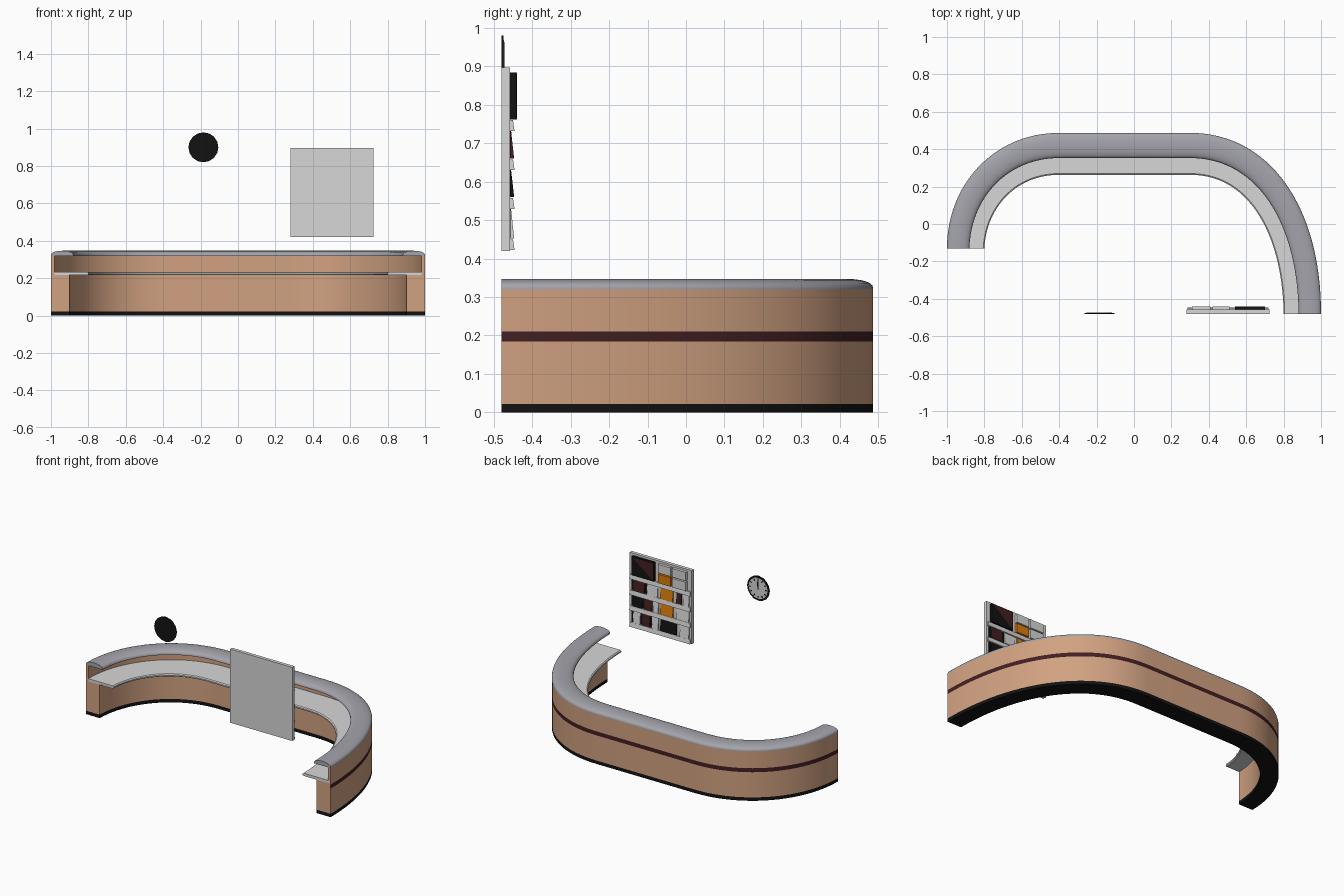
import bpy, bmesh, math
from mathutils import Vector

if "Cube" in bpy.data.objects:
    bpy.data.objects.remove(bpy.data.objects["Cube"])


def mat(name, r, g, b):
    m = bpy.data.materials.new(name)
    m.diffuse_color = (r, g, b, 1)
    m.use_nodes = True
    m.node_tree.nodes["Principled BSDF"].inputs["Base Color"].default_value = m.diffuse_color
    return m


WOOD = mat("light wood", .64, .36, .22)
BLACK = mat("black", .006, .006, .006)
MAROON = mat("dark maroon", .055, .014, .016)
CAP = mat("cool grey", .37, .37, .41)
LIGHT = mat("light grey", .68, .68, .68)
ORANGE = mat("orange", .7, .2, .004)


def finish(bm, name, mats, smooth=False):
    bmesh.ops.recalc_face_normals(bm, faces=bm.faces)
    me = bpy.data.meshes.new(name)
    bm.to_mesh(me)
    bm.free()
    for m in mats:
        me.materials.append(m)
    ob = bpy.data.objects.new(name, me)
    bpy.context.collection.objects.link(ob)
    if smooth:
        bpy.ops.object.select_all(action='DESELECT')
        ob.select_set(True)
        bpy.context.view_layer.objects.active = ob
        bpy.ops.object.shade_smooth_by_angle(angle=math.radians(35))
    return ob


# Counter path: outer edge with inward normals, left end to right end
def bezier(p, n):
    p = [Vector(q) for q in p]
    out = []
    for i in range(n + 1):
        t = i / n
        s = 1 - t
        pos = p[0]*s**3 + p[1]*3*s*s*t + p[2]*3*s*t*t + p[3]*t**3
        d = (p[1]-p[0])*s*s + (p[2]-p[1])*2*s*t + (p[3]-p[2])*t*t
        d.normalize()
        out.append((pos, Vector((d.y, -d.x))))
    return out


YB = .487
PATH = (bezier([(-1, -.13), (-1, .21), (-.75, YB), (-.4, YB)], 24)
        + bezier([(.3, YB), (.72, YB), (1, .10), (1, -.48)], 32))


def sweep(name, profile, mats, seg_mats=None):
    """Sweep a closed (inset, z) profile along the counter path."""
    bm = bmesh.new()
    rings = []
    for pos, nrm in PATH:
        k = 1 + .12 * abs(nrm.y)          # slightly deeper along the back
        rings.append([bm.verts.new((*(pos + nrm * d * k), z)) for d, z in profile])
    n = len(profile)
    for a, b in zip(rings, rings[1:]):
        for i in range(n):
            j = (i + 1) % n
            f = bm.faces.new((a[i], a[j], b[j], b[i]))
            f.material_index = seg_mats[i] if seg_mats else 0
    bm.faces.new(rings[0])
    bm.faces.new(rings[-1])
    return finish(bm, name, mats, True)


sweep("counter_kick_base", [(0, 0), (0, .022), (.1, .022), (.1, 0)], [BLACK])
sweep("counter_body",
      [(0, .022), (0, .185), (0, .211), (0, .319), (.018, .319),
       (.018, .216), (.1, .216), (.1, .022)],
      [WOOD, MAROON], [0, 1, 0, 0, 0, 0, 0, 0])
sweep("counter_worktop",
      [(.004, .216), (.004, .234), (.194, .234), (.2, .229), (.2, .221), (.194, .216)], [LIGHT])
dome = [(.06 - .06 * math.cos(math.pi * i / 12), .322 + .025 * math.sin(math.pi * i / 12) ** .8)
        for i in range(13)]
sweep("counter_top_cap", [(0, .318)] + dome + [(.12, .318)], [CAP])


# Box given by its x, y and z limits; lean pushes the top back
def box(name, x0, x1, y0, y1, z0, z1, m, lean=0):
    bm = bmesh.new()
    bmesh.ops.create_cube(bm, size=1)
    for v in bm.verts:
        top = v.co.z > 0
        v.co = (x1 if v.co.x > 0 else x0,
                (y1 - (lean if top else 0)) if v.co.y > 0 else y0,
                z1 if top else z0)
    return finish(bm, name, [m])


# Brochure rack, facing the counter (+y)
YP = -.458
box("rack_panel", .28, .725, -.48, YP, .42, .897, LIGHT)
for i, z in enumerate((.748, .646, .545, .438)):
    box("rack_ledge_%d" % i, .285, .72, YP, -.446, z - .016, z + .012, LIGHT, .004)

# Brochures: x range and colour, per shelf
rows = [
    (.66, .733, [(.615, .695, MAROON), (.52, .595, LIGHT), (.41, .5, ORANGE),
                 (.35, .385, MAROON), (.295, .335, LIGHT)]),
    (.56, .631, [(.63, .695, BLACK), (.56, .615, MAROON), (.515, .55, LIGHT),
                 (.41, .5, ORANGE), (.295, .385, LIGHT)]),
    (.452, .53, [(.645, .695, LIGHT), (.575, .63, MAROON), (.515, .56, LIGHT),
                 (.385, .5, BLACK), (.295, .36, LIGHT)]),
]
for r, (z0, z1, items) in enumerate(rows):
    for c, (x0, x1, m) in enumerate(items):
        box("brochure_%d_%d" % (r, c), x0, x1, YP, -.447, z0, z1, m, .008)
    # dark backing behind the brochures at the left of each shelf
    box("row_backing_%d" % r, .565, .71, YP, -.4565, z0, z1, BLACK)

# Small notice boards on the top row
box("notice_orange", .42, .51, YP, -.44, .762, .82, ORANGE)
box("notice_top_middle", .42, .51, YP, -.44, .828, .884, LIGHT)
box("notice_low_right", .31, .41, YP, -.44, .762, .82, LIGHT)
box("notice_top_right", .31, .41, YP, -.44, .828, .884, LIGHT)

# Large poster split on its diagonal
box("poster_board", .54, .70, YP, -.441, .762, .884, BLACK)
bm = bmesh.new()
bm.faces.new([bm.verts.new(p) for p in
              ((.695, -.44, .88), (.545, -.44, .88), (.545, -.44, .767))])
res = bmesh.ops.extrude_face_region(bm, geom=bm.faces[:])
bmesh.ops.translate(bm, vec=(0, -.002, 0),
                    verts=[v for v in res['geom'] if isinstance(v, bmesh.types.BMVert)])
finish(bm, "poster_triangle", [MAROON])

# Wall clock, facing the counter (+y)
CX, CZ = -.185, .90


def disc(name, r, y0, y1, m, n=16):
    bm = bmesh.new()
    ring = [bm.verts.new((CX + r * math.cos(2 * math.pi * i / n), y0,
                          CZ + r * math.sin(2 * math.pi * i / n))) for i in range(n)]
    f = bm.faces.new(ring)
    res = bmesh.ops.extrude_face_region(bm, geom=[f])
    bmesh.ops.translate(bm, vec=(0, y1 - y0, 0),
                        verts=[v for v in res['geom'] if isinstance(v, bmesh.types.BMVert)])
    return finish(bm, name, [m])


def clock_bar(name, angle, r0, r1, w):
    """Thin plate running outward at a clock angle."""
    bm = bmesh.new()
    bmesh.ops.create_cube(bm, size=1)
    s, c = math.sin(angle), math.cos(angle)
    for v in bm.verts:
        r = r1 if v.co.z > 0 else r0
        q = v.co.x * w
        v.co = (CX - s * r + c * q, -.4735 + v.co.y * .002, CZ + c * r + s * q)
    return finish(bm, name, [BLACK])


disc("clock_case", .08, -.48, -.475, BLACK)
disc("clock_face", .068, -.4755, -.474, LIGHT)
for i in range(12):
    clock_bar("clock_tick_%d" % i, i * math.pi / 6, .05, .063, .006)
clock_bar("clock_minute_hand", 0, -.008, .056, .005)
clock_bar("clock_hour_hand", math.radians(-8), -.008, .04, .007)
